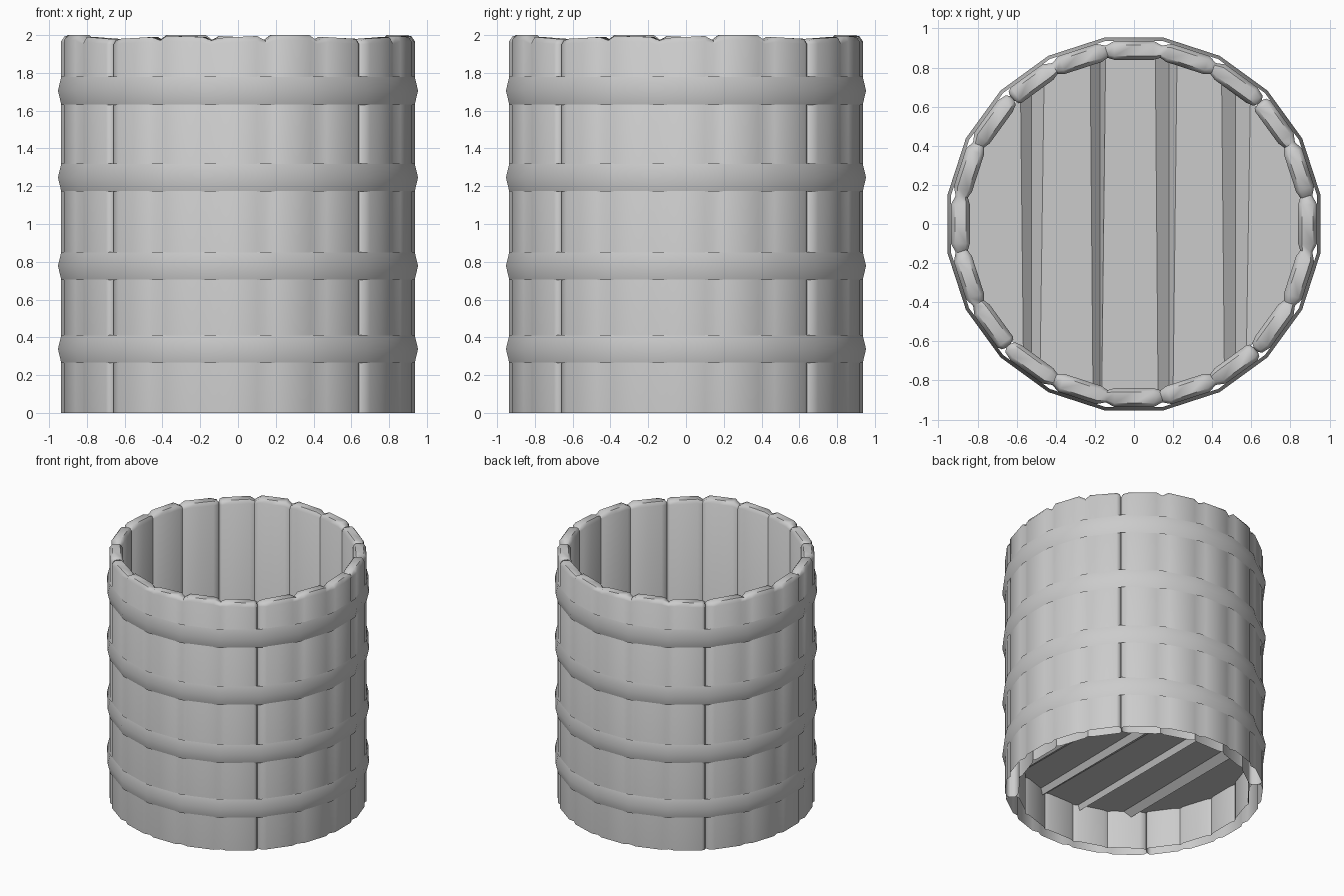
import bpy
import bmesh
import math
from mathutils import Matrix, Vector

cube = bpy.data.objects.get("Cube")
if cube:
    bpy.data.objects.remove(cube, do_unlink=True)

GREY = (0.6, 0.6, 0.6, 1.0)
mat = bpy.data.materials.new("plain_grey")
mat.use_nodes = True
mat.diffuse_color = GREY
mat.node_tree.nodes["Principled BSDF"].inputs["Base Color"].default_value = GREY


def finish(bm, name, smooth_angle=None):
    """Turn a bmesh into a named object, optionally smooth shaded."""
    mesh = bpy.data.meshes.new(name)
    bm.to_mesh(mesh)
    bm.free()
    mesh.materials.append(mat)
    obj = bpy.data.objects.new(name, mesh)
    bpy.context.collection.objects.link(obj)
    if smooth_angle:
        bpy.ops.object.select_all(action="DESELECT")
        obj.select_set(True)
        bpy.context.view_layer.objects.active = obj
        bpy.ops.object.shade_smooth_by_angle(angle=math.radians(smooth_angle))


def bridge(bm, low, high, closed=True):
    """Join two rows of vertices with quads."""
    n = len(low)
    for i in range(n if closed else n - 1):
        j = (i + 1) % n
        bm.faces.new((low[i], low[j], high[j], high[i]))


STAVES = 20
STEP = math.tau / STAVES
JOINT = math.tan(STEP / 2)

# Staves come in four fused groups of five; (top height, tilt) of each stave
tops = [(1.985, 0.04), (1.993, -0.03), (1.99, 0.05), (2.0, 0.0), (1.985, -0.05)]


def make_stave_group(number):
    bm = bmesh.new()
    columns = []

    def column(k, t_out, r_out, t_in, r_in, top, drop):
        """One hollow slice: up the outside, over the rounded top, down the inside."""
        t_mid = (t_out + t_in) / 2
        bevel = (r_out - r_in) * 0.2
        points = [(t_out, r_out, 0), (t_out, r_out, top - drop),
                  (t_mid, r_out - bevel, top), (t_mid, r_in + bevel, top),
                  (t_in, r_in, top - drop), (t_in, r_in, 0)]
        turn = Matrix.Rotation((k - 2) * STEP, 4, "Z")
        columns.append([bm.verts.new(turn @ Vector((t, -r, z))) for t, r, z in points])

    for k, (top, tilt) in enumerate(tops):
        if k == 0:
            column(k, -0.157, 0.895, -0.148, 0.862, 1.96, 0.012)
            column(k, -0.147, 0.917, -0.138, 0.848, 1.972, 0.02)
        else:
            column(k, -0.912 * JOINT, 0.912, -0.85 * JOINT, 0.85, 1.972, 0.02)
        for t in (-0.1, 0, 0.1):
            column(k, t, 0.936, t, 0.839, top + tilt * t, 0.027)
    column(k, 0.121, 0.924, 0.114, 0.846, 1.972, 0.02)
    column(k, 0.128, 0.9, 0.12, 0.862, 1.96, 0.012)

    for a, b in zip(columns, columns[1:]):
        bridge(bm, a, b, closed=False)
    bm.faces.new(columns[0])
    bm.faces.new(columns[-1])
    bm.transform(Matrix.Rotation(number * math.pi / 2, 4, "Z"))
    bmesh.ops.recalc_face_normals(bm, faces=bm.faces)
    finish(bm, f"stave_group_{number + 1}", 52)


for number in range(4):
    make_stave_group(number)


# Hoops: thin bands bulging at mid height
def make_hoop(number, z):
    bm = bmesh.new()
    rows = []
    for dz, r in ((-0.075, 0.947), (0.0, 0.965), (0.075, 0.947)):
        rows.append([bm.verts.new((r * math.cos((i + 0.5) * STEP),
                                   r * math.sin((i + 0.5) * STEP), z + dz))
                     for i in range(STAVES)])
    for low, high in zip(rows, rows[1:]):
        bridge(bm, low, high)
    finish(bm, f"hoop_{number}", 40)


for number, z in enumerate((0.338, 0.778, 1.246, 1.706), 1):
    make_hoop(number, z)

# Floor: planks running front to back, parted by tapering V grooves
FLOOR_Z, GROOVE_Z, FLOOR_R = 0.308, 0.262, 0.865
grooves = [(-0.573, -0.525, -0.47), (-0.217, -0.175, -0.155),
           (0.116, 0.18, 0.21), (0.455, 0.52, 0.585)]
columns = []
start = -0.85
for left, deep, right in grooves + [(0.85, None, None)]:
    # Extra columns keep the plank ends following the round wall
    first = 1 if columns else 0
    columns += [(start + (left - start) * i / 6, FLOOR_Z, 0) for i in range(first, 6)]
    if deep is None:
        columns.append((left, FLOOR_Z, 0))
    else:
        columns += [(left, FLOOR_Z, -0.007), (deep, GROOVE_Z, 0), (right, FLOOR_Z, 0.01)]
        start = right

bm = bmesh.new()
front, back = [], []
for x, z, taper in columns:
    y = math.sqrt(FLOOR_R ** 2 - x ** 2)
    front.append(bm.verts.new((x - taper, -y, z)))
    back.append(bm.verts.new((x + taper, y, z)))
bridge(bm, front, back, closed=False)
finish(bm, "floor_planks")
